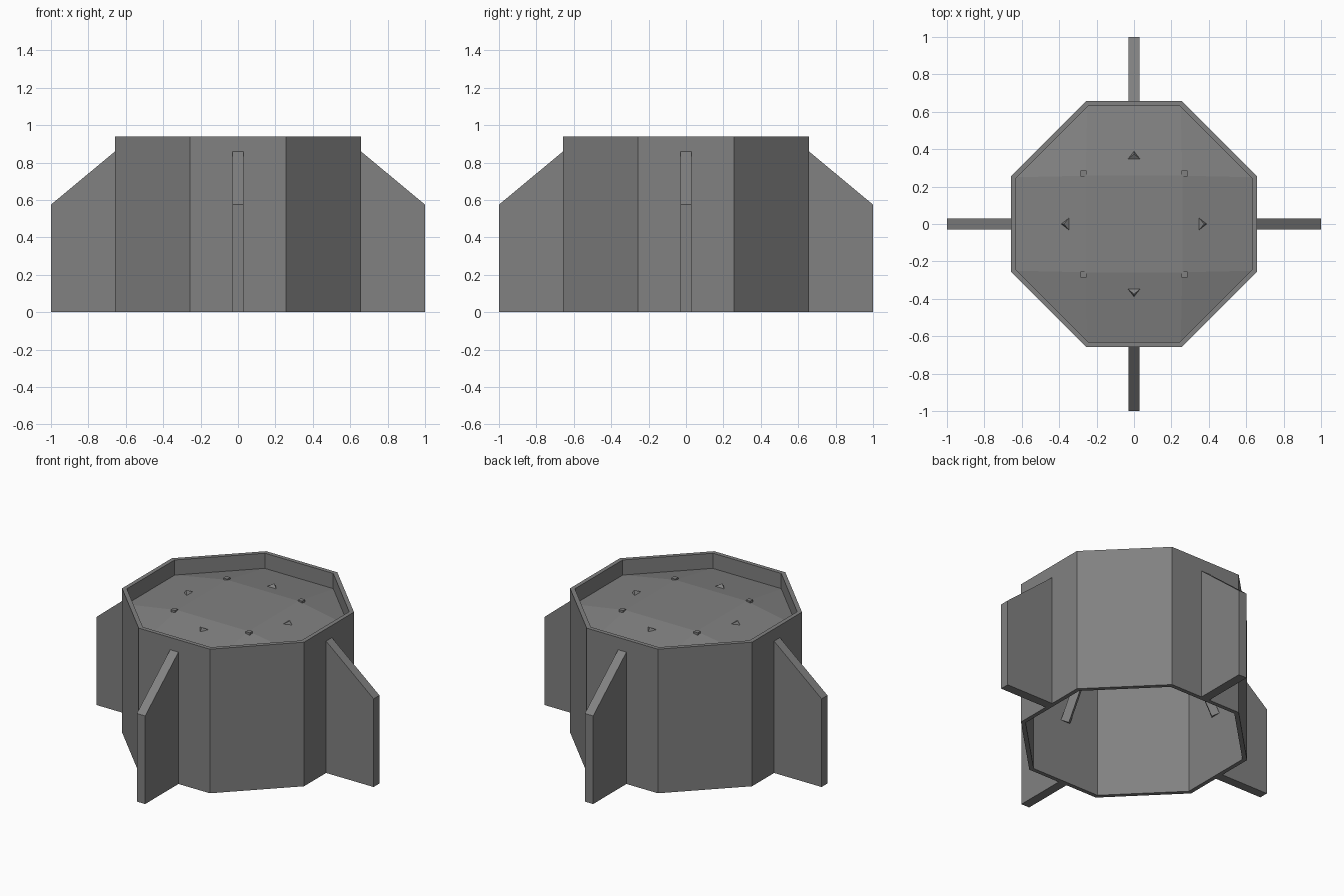
import bpy, bmesh, math
from mathutils import Vector, Matrix

if "Cube" in bpy.data.objects:
    bpy.data.objects.remove(bpy.data.objects["Cube"])

grey = bpy.data.materials.new("mid_grey")
grey.diffuse_color = (0.22, 0.22, 0.22, 1)
grey.use_nodes = True
grey.node_tree.nodes["Principled BSDF"].inputs["Base Color"].default_value = grey.diffuse_color


def make(name, verts, faces, recalc=True):
    bm = bmesh.new()
    vs = [bm.verts.new(v) for v in verts]
    for f in faces:
        bm.faces.new([vs[i] for i in f])
    if recalc:
        bmesh.ops.recalc_face_normals(bm, faces=bm.faces)
    me = bpy.data.meshes.new(name)
    bm.to_mesh(me)
    bm.free()
    me.materials.append(grey)
    ob = bpy.data.objects.new(name, me)
    bpy.context.collection.objects.link(ob)
    return ob


def octagon(r, s, z):
    # corners ordered counter-clockwise
    return [(r, -s, z), (r, s, z), (s, r, z), (-s, r, z),
            (-r, s, z), (-r, -s, z), (-s, -r, z), (s, -r, z)]


# octagonal tube wall, open at both ends
H = 0.94
rings = [octagon(0.657, 0.257, 0), octagon(0.657, 0.257, H),
         octagon(0.63, 0.246, H), octagon(0.63, 0.246, 0)]
faces = []
for k in range(4):
    n = (k + 1) % 4
    for i in range(8):
        j = (i + 1) % 8
        faces.append((k * 8 + i, k * 8 + j, n * 8 + j, n * 8 + i))
make("octagon_wall", [v for r in rings for v in r], faces)

# raised deck: flat square centre, flaps sloping down to the wall
q = 0.258
square = [(q, -q, 0.905), (q, q, 0.905), (-q, q, 0.905), (-q, -q, 0.905)]
faces = [(8, 9, 10, 11)]
for k in range(4):
    a, b, c = 2 * k, 2 * k + 1, (2 * k + 2) % 8
    s, t = 8 + k, 8 + (k + 1) % 4
    faces += [(a, b, t, s), (b, c, t)]
deck = make("deck", octagon(0.635, 0.25, 0.84) + square, faces, recalc=False)
sol = deck.modifiers.new("thickness", 'SOLIDIFY')
sol.thickness = 0.02
sol.offset = -1

# fins, inner braces and corner pins, repeated every quarter turn
for k in range(4):
    rot = Matrix.Rotation(k * math.pi / 2, 4, 'Z')

    prof = [(0.645, 0), (1.0, 0), (1.0, 0.575), (0.657, 0.86), (0.645, 0.86)]
    n = len(prof)
    verts = [rot @ Vector((x, y, z)) for y in (-0.03, 0.03) for x, z in prof]
    fs = [tuple(range(n)), tuple(range(n, 2 * n))]
    fs += [(i, (i + 1) % n, n + (i + 1) % n, n + i) for i in range(n)]
    make(f"fin_{k + 1}", verts, fs)

    # slanted brace from the wall up through the deck
    a, b = Vector((0.63, 0, 0.41)), Vector((0.345, 0, 0.888))
    w = (b - a).cross(Vector((0, 1, 0))).normalized() * 0.035
    side = Vector((0, 0.035, 0))
    verts = [rot @ (p + o) for p in (a, b) for o in (w, side, -w, -side)]
    fs = [(0, 1, 2, 3), (4, 5, 6, 7)]
    fs += [(i, (i + 1) % 4, 4 + (i + 1) % 4, 4 + i) for i in range(4)]
    make(f"brace_{k + 1}", verts, fs)

    # small pin at each corner of the centre square
    verts = [rot @ Vector((0.27 + dx, 0.27 + dy, z)) for z in (0.87, 0.912)
             for dx, dy in ((-.015, -.015), (.015, -.015), (.015, .015), (-.015, .015))]
    make(f"corner_pin_{k + 1}", verts, fs)
